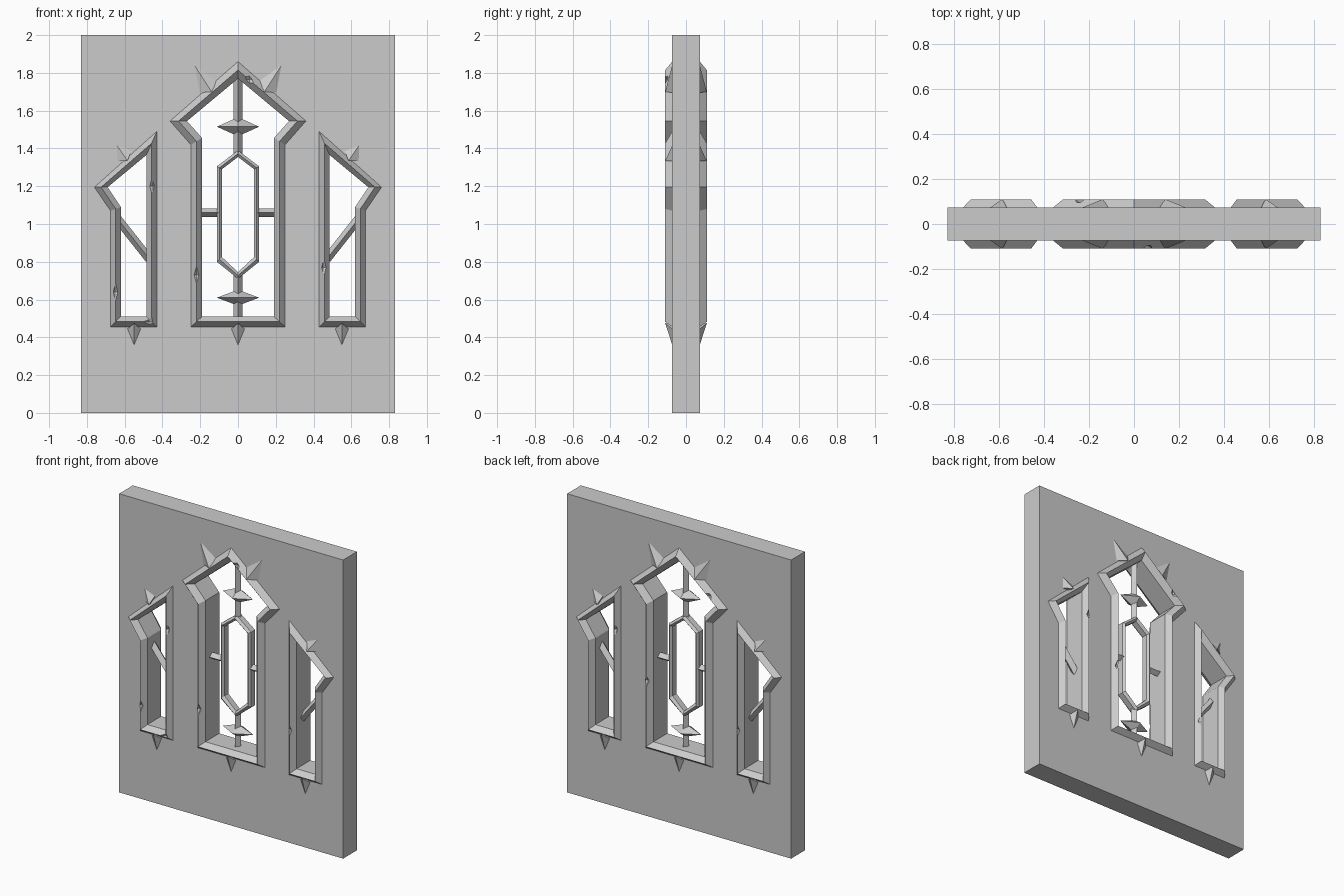
import bpy, bmesh
from mathutils import Vector

cube = bpy.data.objects.get("Cube")
if cube:
    bpy.data.objects.remove(cube, do_unlink=True)

stone = bpy.data.materials.new("grey_stone")
stone.use_nodes = True
stone.diffuse_color = (0.6, 0.6, 0.6, 1)
stone.node_tree.nodes["Principled BSDF"].inputs["Base Color"].default_value = (0.6, 0.6, 0.6, 1)

WALL, RIDGE = 0.073, 0.11   # half depth of the wall and of the frame ridges


def finish(name, bm):
    bmesh.ops.recalc_face_normals(bm, faces=bm.faces)
    mesh = bpy.data.meshes.new(name)
    bm.to_mesh(mesh)
    bm.free()
    mesh.materials.append(stone)
    ob = bpy.data.objects.new(name, mesh)
    bpy.context.scene.collection.objects.link(ob)
    return ob


def hull(name, points):
    bm = bmesh.new()
    for p in points:
        bm.verts.new(p)
    bmesh.ops.convex_hull(bm, input=bm.verts)
    return finish(name, bm)


def middle(outer, inner):
    return [((a + c) / 2, (b + d) / 2) for (a, b), (c, d) in zip(outer, inner)]


def ring(name, outer, inner, edge, ridge):
    """Closed moulding between two outlines, with a raised ridge on both faces."""
    bm = bmesh.new()
    mid = middle(outer, inner)
    layers = [(outer, -edge), (mid, -ridge), (inner, -edge),
              (inner, edge), (mid, ridge), (outer, edge)]
    loops = [[bm.verts.new((x, y, z)) for x, z in pts] for pts, y in layers]
    n = len(outer)
    for a, b in zip(loops, loops[1:] + loops[:1]):
        for i in range(n):
            j = (i + 1) % n
            bm.faces.new((a[i], a[j], b[j], b[i]))
    return finish(name, bm)


def bar(name, p, q, half, depth):
    """Straight tracery bar with a diamond section."""
    p, q = Vector((p[0], 0, p[1])), Vector((q[0], 0, q[1]))
    d = (q - p).normalized()
    side = Vector((-d.z, 0, d.x)) * half
    out = Vector((0, depth, 0))
    hull(name, [e + s for e in (p, q) for s in (side, -side, out, -out)])


def spike(name, foot, tip, half):
    """Thorn growing from a frame ridge, lying against both wall faces."""
    f, t = Vector((foot[0], 0, foot[1])), Vector((tip[0], 0, tip[1]))
    d = (t - f).normalized()
    side = Vector((-d.z, 0, d.x)) * half
    base = f + d * 0.03
    pts = []
    for s in (-1, 1):
        w, r = Vector((0, s * WALL, 0)), Vector((0, s * RIDGE, 0))
        pts += [base + side + w, base - side + w, t + w, f + r]
    hull(name, pts)


def octahedron(name, c, r):
    axes = [Vector((r[0], 0, 0)), Vector((0, r[1], 0)), Vector((0, 0, r[2]))]
    return hull(name, [Vector(c) + a * s for a in axes for s in (-1, 1)])


def mirrored(pts):
    return [(-x, z) for x, z in pts]


def symmetric(right):
    """Complete a half outline that starts at the top."""
    return right + [(-x, z) for x, z in reversed(right) if x > 0]


# Window outlines
centre_out = symmetric([(0, 1.86), (0.36, 1.545), (0.25, 1.42), (0.25, 0.455)])
centre_in = symmetric([(0, 1.77), (0.27, 1.545), (0.19, 1.455), (0.19, 0.51)])
side_out = [(0.43, 1.49), (0.76, 1.195), (0.675, 1.07), (0.675, 0.455), (0.43, 0.455)]
side_in = [(0.485, 1.365), (0.69, 1.195), (0.62, 1.09), (0.62, 0.51), (0.485, 0.51)]
windows = {"centre_frame": (centre_out, centre_in),
           "left_frame": (side_out, side_in),
           "right_frame": (mirrored(side_out), mirrored(side_in))}

# Wall slab with three window holes
curve = bpy.data.curves.new("wall_outline", "CURVE")
curve.dimensions = "2D"
curve.fill_mode = "BOTH"
curve.extrude = WALL
slab = [(-0.83, 0), (0.83, 0), (0.83, 2), (-0.83, 2)]
for pts in [slab] + [middle(o, i) for o, i in windows.values()]:
    spline = curve.splines.new("POLY")
    spline.points.add(len(pts) - 1)
    for point, (x, z) in zip(spline.points, pts):
        point.co = (x, z, 0, 1)
    spline.use_cyclic_u = True
temp = bpy.data.objects.new("wall_outline", curve)
bpy.context.scene.collection.objects.link(temp)
bpy.context.view_layer.update()
bm = bmesh.new()
bm.from_mesh(temp.to_mesh())
bpy.data.objects.remove(temp, do_unlink=True)
for v in bm.verts:
    v.co = (v.co.x, -v.co.z, v.co.y)
bmesh.ops.remove_doubles(bm, verts=bm.verts, dist=0.0001)
for f in bm.faces:
    f.smooth = False
finish("wall", bm)

# Frames
frames = {name: ring(name, o, i, WALL, RIDGE) for name, (o, i) in windows.items()}

# Chips knocked out of the frame ridges: frame, x, z, front (-1) or back (1)
chips = [("centre_frame", -0.22, 0.73, -1), ("centre_frame", 0.06, 1.765, -1),
         ("right_frame", -0.45, 1.20, -1), ("right_frame", -0.65, 0.64, -1),
         ("right_frame", -0.47, 0.48, -1), ("left_frame", 0.45, 0.77, -1),
         ("centre_frame", 0.22, 0.92, 1), ("centre_frame", -0.24, 1.61, 1),
         ("left_frame", 0.45, 1.20, 1), ("right_frame", -0.45, 0.77, 1)]
for name, x, z, s in chips:
    cutter = octahedron("chip_cutter", (x, s * 0.115, z), (0.04, 0.03, 0.055))
    cutter.hide_render = True
    cutter.hide_viewport = True
    cutter.display_type = "WIRE"
    mod = frames[name].modifiers.new("chip", "BOOLEAN")
    mod.operation = "DIFFERENCE"
    mod.solver = "EXACT"
    mod.object = cutter

# Central tracery
hex_out = symmetric([(0, 1.39), (0.112, 1.305), (0.112, 0.80)])
hex_in = symmetric([(0, 1.355), (0.085, 1.29), (0.085, 0.825)])
# Close the lower point of each outline
hex_out.insert(3, (0, 0.71))
hex_in.insert(3, (0, 0.745))
ring("tracery_ring", hex_out, hex_in, 0.02, 0.035)
bar("upper_mullion", (0, 1.37), (0, 1.80), 0.023, 0.03)
bar("lower_mullion", (0, 0.48), (0, 0.73), 0.023, 0.03)
octahedron("upper_star", (0, 0, 1.515), (0.112, 0.06, 0.05))
octahedron("lower_star", (0, 0, 0.61), (0.112, 0.06, 0.042))

# Paired bars and thorns
for s, label in ((1, "left"), (-1, "right")):
    bar(label + "_crossbar", (s * 0.10, 1.06), (s * 0.21, 1.06), 0.022, 0.03)
    bar(label + "_brace", (s * 0.64, 1.03), (s * 0.47, 0.815), 0.023, 0.03)
    spike(label + "_crown_thorn", (s * 0.14, 1.70), (s * 0.23, 1.84), 0.055)
    spike(label + "_roof_thorn", (s * 0.585, 1.335), (s * 0.64, 1.415), 0.045)
    spike(label + "_sill_thorn", (s * 0.55, 0.475), (s * 0.55, 0.36), 0.035)
spike("centre_sill_thorn", (0, 0.475), (0, 0.36), 0.035)
